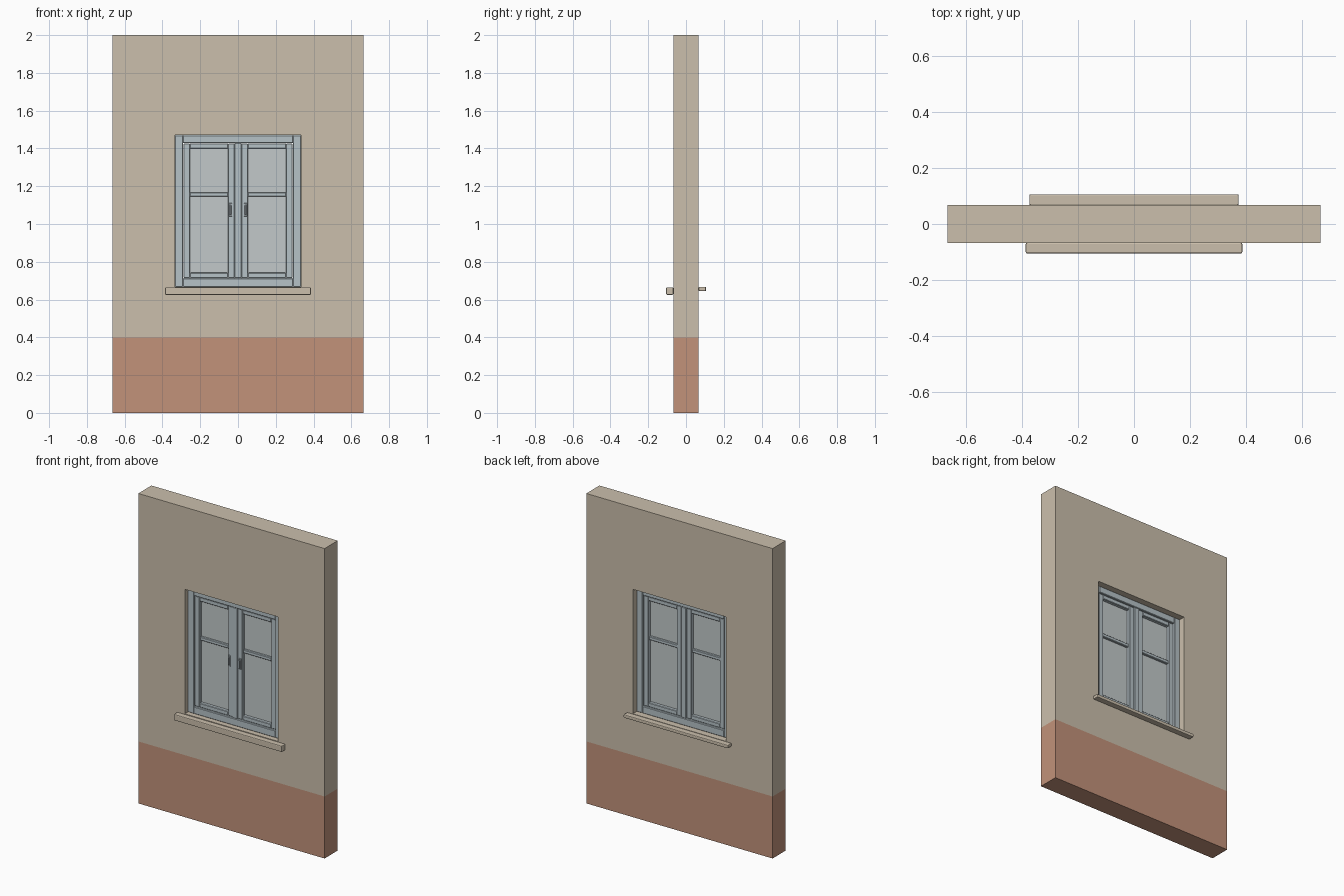
import bpy, bmesh

if "Cube" in bpy.data.objects:
    bpy.data.objects.remove(bpy.data.objects["Cube"])


def material(name, rgb):
    m = bpy.data.materials.new(name)
    lin = [c / 12.92 if c <= 0.04045 else ((c + 0.055) / 1.055) ** 2.4
           for c in (v / 255 for v in rgb)]
    m.diffuse_color = (*lin, 1)
    m.use_nodes = True
    m.node_tree.nodes["Principled BSDF"].inputs["Base Color"].default_value = m.diffuse_color
    return m


PLASTER = material("beige plaster", (203, 191, 172))
PLINTH = material("terracotta plinth", (194, 146, 122))
PAINT = material("pale blue grey paint", (182, 194, 199))
GLASS = material("grey glass", (194, 201, 202))
METAL = material("handle metal", (165, 175, 180))


def finish(name, bm, mats):
    me = bpy.data.meshes.new(name)
    bmesh.ops.recalc_face_normals(bm, faces=bm.faces)
    bm.to_mesh(me)
    bm.free()
    ob = bpy.data.objects.new(name, me)
    for m in mats:
        me.materials.append(m)
    bpy.context.collection.objects.link(ob)
    return ob


def boxes(name, spans, mat, bevel=0.0, segments=1):
    """One object from (x0, x1, y0, y1, z0, z1) boxes."""
    bm = bmesh.new()
    for x0, x1, y0, y1, z0, z1 in spans:
        for v in bmesh.ops.create_cube(bm, size=1)["verts"]:
            v.co = ((x0 + x1) / 2 + v.co.x * (x1 - x0),
                    (y0 + y1) / 2 + v.co.y * (y1 - y0),
                    (z0 + z1) / 2 + v.co.z * (z1 - z0))
    ob = finish(name, bm, [mat])
    if bevel:
        b = ob.modifiers.new("bevel", "BEVEL")
        b.width, b.segments = bevel, segments
    return ob


def ring(x0, x1, y0, y1, z0, z1, side, bottom, top):
    """Two uprights and two rails around a rectangle."""
    return [(x0, x0 + side, y0, y1, z0, z1), (x1 - side, x1, y0, y1, z0, z1),
            (x0 + side, x1 - side, y0, y1, z0, z0 + bottom),
            (x0 + side, x1 - side, y0, y1, z1 - top, z1)]


# Wall: grid with the window cell left out, extruded to its thickness
W, T = 0.665, 0.067
xs, zs = [-W, -0.333, 0.333, W], [0, 0.4, 0.667, 1.47, 2]
bm = bmesh.new()
grid = [[bm.verts.new((x, -T, z)) for x in xs] for z in zs]
for r in range(4):
    for c in range(3):
        if (r, c) != (2, 1):
            bm.faces.new((grid[r][c], grid[r][c + 1], grid[r + 1][c + 1], grid[r + 1][c]))
back = bmesh.ops.extrude_face_region(bm, geom=bm.faces[:], use_keep_orig=True)["geom"]
bmesh.ops.translate(bm, vec=(0, 2 * T, 0),
                    verts=[g for g in back if isinstance(g, bmesh.types.BMVert)])
for f in bm.faces:
    f.material_index = int(f.calc_center_median().z < 0.4)
finish("wall", bm, [PLASTER, PLINTH])

# Sills
boxes("outer_sill", [(-0.386, 0.386, -0.105, -T, 0.625, 0.665)], PLASTER, 0.005, 2)
boxes("inner_sill", [(-0.373, 0.373, T, 0.106, 0.645, 0.667)], PLASTER, 0.005, 2)

# Fixed frame
boxes("window_frame", ring(-0.333, 0.333, -0.036, 0.028, 0.667, 1.47, 0.042, 0.046, 0.042),
      PAINT, 0.003)

# Sashes, glazing bars, panes and handles, left and right
for side, s in (("left", -1), ("right", 1)):
    a, b = sorted((s * 0.018, s * 0.289))
    boxes(side + "_sash", ring(a, b, -0.028, 0.02, 0.715, 1.426, 0.034, 0.027, 0.027),
          PAINT, 0.003)
    ga, gb = a + 0.034, b - 0.034
    boxes(side + "_glazing_bar", [(ga, gb, -0.022, 0.014, 1.145, 1.167)], PAINT, 0.003)
    boxes(side + "_pane", [(ga, gb, -0.007, -0.001, 0.742, 1.399)], GLASS)
    h = s * 0.04
    boxes(side + "_handle", [(h - 0.009, h + 0.009, -0.034, -0.028, 1.04, 1.11),
                             (h - 0.005, h + 0.005, -0.042, -0.034, 1.05, 1.10)],
          METAL, 0.002)

# Meeting strip between the sashes
boxes("meeting_strip", [(-0.018, 0.018, -0.034, 0.026, 0.713, 1.428)], PAINT, 0.003)
